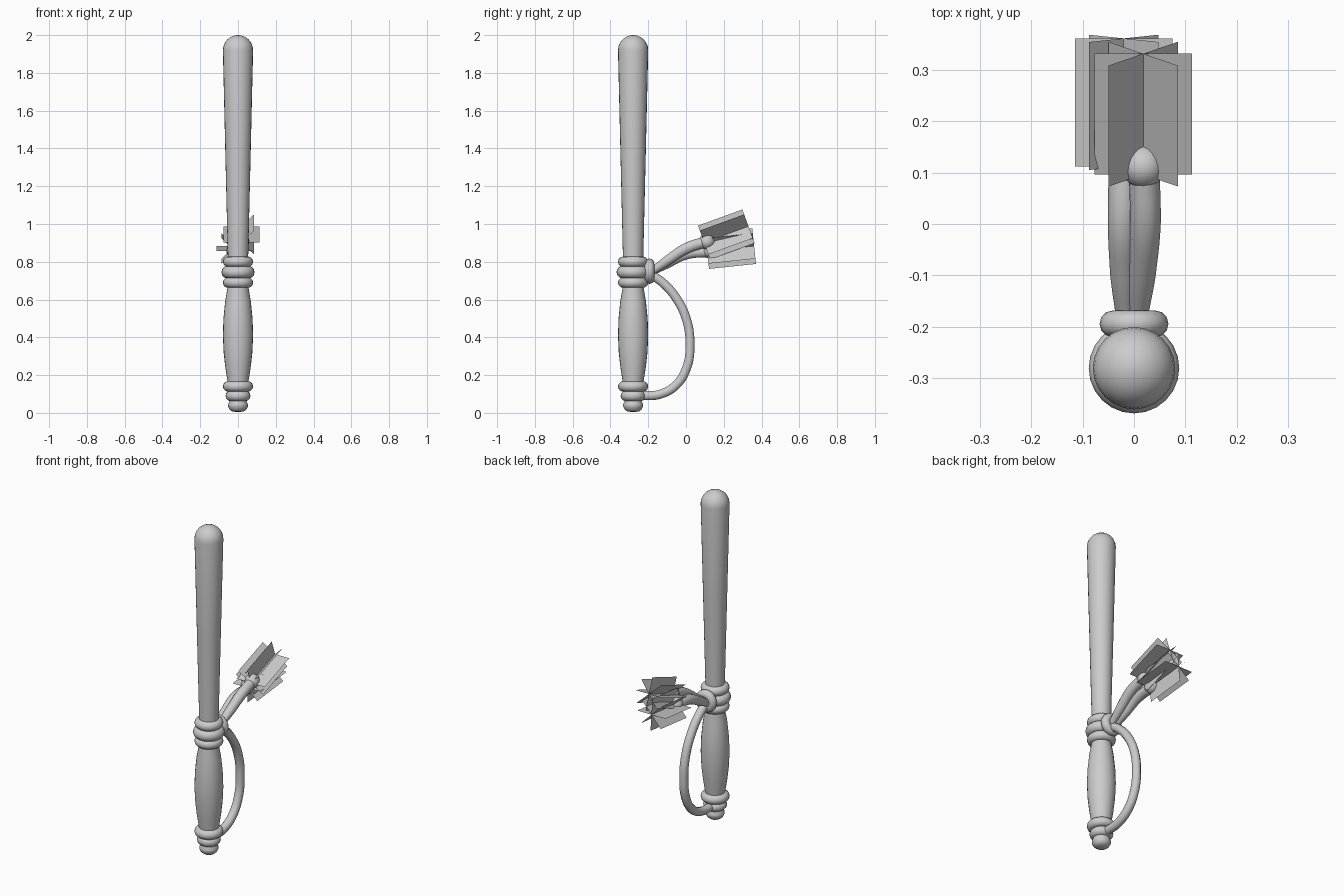
import bpy, math
from mathutils import Vector

if "Cube" in bpy.data.objects:
    bpy.data.objects.remove(bpy.data.objects["Cube"])

AXIS_Y = -0.28


def smooth(ob, angle=50):
    bpy.ops.object.select_all(action='DESELECT')
    bpy.context.view_layer.objects.active = ob
    ob.select_set(True)
    bpy.ops.object.shade_smooth_by_angle(angle=math.radians(angle))


def mesh_object(name, verts, faces):
    me = bpy.data.meshes.new(name)
    me.from_pydata(verts, [], faces)
    ob = bpy.data.objects.new(name, me)
    bpy.context.collection.objects.link(ob)
    return ob


def lathe(name, profile, sides=24):
    """Revolve (radius, z) points, bottom to top, around the baton axis."""
    verts, faces = [], []
    for r, z in profile:
        for i in range(sides):
            a = 2 * math.pi * i / sides
            verts.append((r * math.cos(a), AXIS_Y + r * math.sin(a), z))
    for k in range(len(profile) - 1):
        for i in range(sides):
            j = (i + 1) % sides
            faces.append((k * sides + i, k * sides + j,
                          (k + 1) * sides + j, (k + 1) * sides + i))
    faces.append(tuple(range(sides))[::-1])
    faces.append(tuple((len(profile) - 1) * sides + i for i in range(sides)))
    ob = mesh_object(name, verts, faces)
    smooth(ob)
    return ob


def tube(name, points, radius, scales=None):
    """Round cord along a smooth path, turned into a mesh."""
    cu = bpy.data.curves.new(name, 'CURVE')
    cu.dimensions = '3D'
    cu.bevel_depth = radius
    cu.bevel_resolution = 3
    cu.resolution_u = 5
    cu.use_fill_caps = True
    sp = cu.splines.new('BEZIER')
    sp.bezier_points.add(len(points) - 1)
    for i, (bp, p) in enumerate(zip(sp.bezier_points, points)):
        bp.co = p
        bp.handle_left_type = bp.handle_right_type = 'AUTO'
        bp.radius = scales[i] if scales else 1
    ob = bpy.data.objects.new(name, cu)
    bpy.context.collection.objects.link(ob)
    bpy.ops.object.select_all(action='DESELECT')
    bpy.context.view_layer.objects.active = ob
    ob.select_set(True)
    bpy.ops.object.convert(target='MESH')
    smooth(bpy.context.object)


def ring(name, loc, outer, minor, rot=(0, 0, 0)):
    bpy.ops.mesh.primitive_torus_add(
        location=loc, rotation=rot, major_radius=outer - minor,
        minor_radius=minor, major_segments=24, minor_segments=12)
    bpy.context.object.name = name
    smooth(bpy.context.object)


# Shaft, flaring upward to a domed tip
dome = [(0.08 * math.cos(math.radians(a)), 1.92 + 0.08 * math.sin(math.radians(a)))
        for a in (0, 15, 30, 45, 60, 75, 87)]
lathe("shaft", [(0.053, 0.68), (0.054, 0.83), (0.0665, 1.35)] + dome)

# Swelling grip
lathe("grip", [(0.05, 0.12), (0.056, 0.17), (0.067, 0.24), (0.076, 0.32),
               (0.08, 0.41), (0.077, 0.5), (0.068, 0.59), (0.056, 0.66),
               (0.05, 0.72)])

# Pommel: core and rounded end
lathe("pommel", [(0.01, 0.005), (0.032, 0.008), (0.045, 0.018), (0.053, 0.035),
                 (0.053, 0.045), (0.045, 0.062), (0.04, 0.08), (0.045, 0.14)])

# Collar and pommel rings
for i, (z, outer, minor) in enumerate([(0.80, 0.08, 0.028), (0.745, 0.088, 0.033),
                                       (0.69, 0.08, 0.028), (0.14, 0.08, 0.028),
                                       (0.09, 0.066, 0.028)]):
    ring(f"ring_{i}", (0, AXIS_Y, z), outer, minor)

# Knot where the cords meet the collar
ring("cord_knot", (0, -0.194, 0.75), 0.067, 0.026, (math.radians(90), 0, 0))

# Hand loop
tube("hand_loop", [(0, y, z) for y, z in
     [(-0.21, 0.745), (-0.13, 0.695), (-0.05, 0.605), (0.004, 0.49), (0.021, 0.36),
      (0.004, 0.24), (-0.055, 0.145), (-0.14, 0.098), (-0.24, 0.09)]], 0.025)

# Two tassel cords
tube("upper_cord", [(0.005, -0.2, 0.735), (0.015, -0.1, 0.805),
                    (0.022, 0.0, 0.87), (0.02, 0.1, 0.905)], 0.03, [0.6, 0.9, 1, 1])
tube("lower_cord", [(-0.015, -0.2, 0.735), (-0.02, -0.1, 0.79),
                    (-0.022, 0.0, 0.84), (-0.02, 0.12, 0.853)], 0.029, [0.6, 0.9, 1, 1])


def tassel(name, x, y, z, tilt):
    """End bead and four crossed fringe cards fanned around the cord axis."""
    t = math.radians(tilt)
    axis = Vector((0, math.cos(t), math.sin(t)))
    up = Vector((0, -math.sin(t), math.cos(t)))
    start = Vector((x, y, z))
    end = start + axis * 0.25
    verts, faces = [], []
    for k in range(4):
        a = math.pi * k / 4
        w = (Vector((1, 0, 0)) * math.cos(a) + up * math.sin(a)) * 0.095
        n = len(verts)
        verts += [start - w, start + w, end + w, end - w]
        faces.append((n, n + 1, n + 2, n + 3))
    mesh_object(name + "_fringe", verts, faces)
    bpy.ops.mesh.primitive_uv_sphere_add(
        segments=16, ring_count=10, radius=0.042,
        location=start + axis * 0.016, rotation=(t - math.pi / 2, 0, 0))
    bead = bpy.context.object
    bead.name = name + "_bead"
    smooth(bead)


tassel("upper_tassel", 0.018, 0.096, 0.902, 20)
tassel("lower_tassel", -0.02, 0.112, 0.857, 6)
